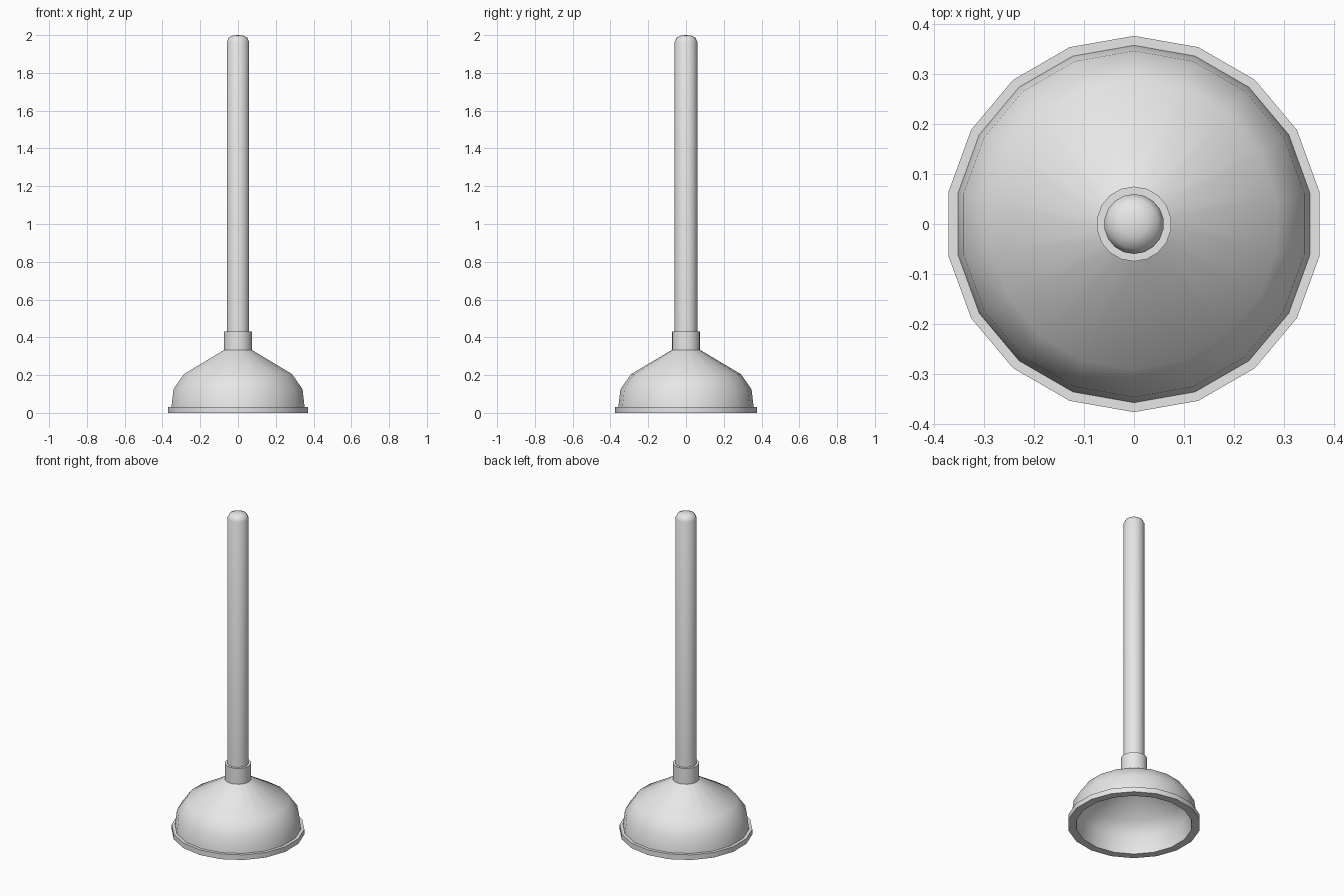
import bpy, bmesh, math

cube = bpy.data.objects.get("Cube")
if cube:
    bpy.data.objects.remove(cube)

SIDES = 18


def material(name, colour):
    mat = bpy.data.materials.new(name)
    mat.use_nodes = True
    mat.diffuse_color = colour
    mat.node_tree.nodes["Principled BSDF"].inputs["Base Color"].default_value = colour
    return mat


def lathe(name, profile, mat, angle):
    """Revolve (radius, height) points around z, with a corner facing +y."""
    bm = bmesh.new()
    start = [bm.verts.new((0, r, z)) for r, z in profile]
    edges = [bm.edges.new(pair) for pair in zip(start, start[1:])]
    bmesh.ops.spin(bm, geom=start + edges, cent=(0, 0, 0), axis=(0, 0, 1),
                   angle=math.tau, steps=SIDES, use_merge=True)
    bmesh.ops.remove_doubles(bm, verts=bm.verts, dist=0.0001)
    bmesh.ops.recalc_face_normals(bm, faces=bm.faces)
    mesh = bpy.data.meshes.new(name)
    bm.to_mesh(mesh)
    bm.free()
    mesh.materials.append(mat)
    obj = bpy.data.objects.new(name, mesh)
    bpy.context.collection.objects.link(obj)
    bpy.ops.object.select_all(action="DESELECT")
    obj.select_set(True)
    bpy.context.view_layer.objects.active = obj
    bpy.ops.object.shade_smooth_by_angle(angle=math.radians(angle))
    return obj


grey = material("light grey", (0.8, 0.8, 0.8, 1))

# Hollow cup: flange, outer dome, collar, then the inner dome back to the rim
cup = [(0.33, 0), (0.377, 0), (0.377, 0.032), (0.358, 0.032),
       (0.347, 0.125), (0.291, 0.205), (0.075, 0.333), (0.075, 0.432),
       (0.058, 0.432), (0.058, 0.40), (0, 0.40)]
inner = [(0, 0.30), (0.07, 0.295), (0.268, 0.18), (0.318, 0.11), (0.33, 0)]
lathe("rubber_cup", cup, grey, 40)
lathe("cup_lining", inner, grey, 40)

# Wooden handle with a rounded tip, seated in the collar
handle = [(0, 0.36), (0.06, 0.36), (0.06, 1.965), (0.049, 1.988),
          (0.025, 1.998), (0, 2.0)]
lathe("handle", handle, grey, 50)

# The lining is an open shell, so its faces must look in towards the hollow
lining = bpy.data.objects["cup_lining"].data
if lining.polygons[0].normal.z > 0:
    lining.flip_normals()
